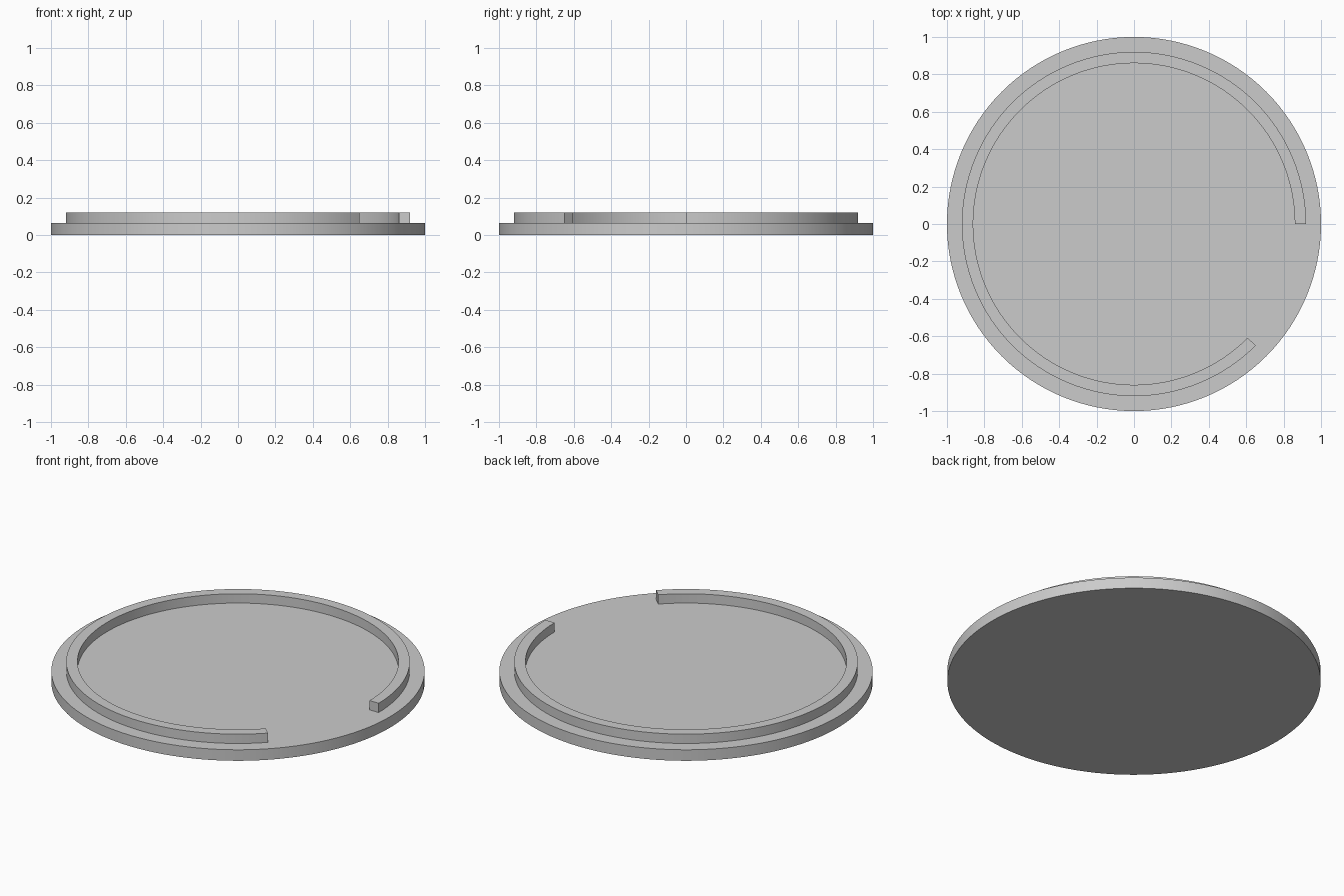
import bpy, bmesh, math

cube = bpy.data.objects.get("Cube")
if cube:
    bpy.data.objects.remove(cube, do_unlink=True)

BASE_H, TOP_H = 0.065, 0.12
OUTER, INNER = 0.92, 0.86
SWEEP = math.radians(315)

grey = bpy.data.materials.new("light grey")
grey.use_nodes = True
colour = (0.6, 0.6, 0.6, 1)
grey.diffuse_color = colour
grey.node_tree.nodes["Principled BSDF"].inputs["Base Color"].default_value = colour


def finish(obj):
    obj.data.materials.append(grey)
    bpy.ops.object.select_all(action="DESELECT")
    obj.select_set(True)
    bpy.context.view_layer.objects.active = obj
    bpy.ops.object.shade_smooth_by_angle(angle=math.radians(30))


# Round base plate
bpy.ops.mesh.primitive_cylinder_add(vertices=128, radius=1, depth=BASE_H,
                                    location=(0, 0, BASE_H / 2))
plate = bpy.context.object
plate.name = "base_plate"
finish(plate)

# Raised lip: a rectangular section swept part of the way round
bm = bmesh.new()
section = [bm.verts.new((r, 0, z)) for r, z in
           ((INNER, BASE_H), (OUTER, BASE_H), (OUTER, TOP_H), (INNER, TOP_H))]
start = bm.faces.new(section)
edges = list(start.edges)
swept = bmesh.ops.spin(bm, geom=edges, cent=(0, 0, 0), axis=(0, 0, 1),
                       angle=SWEEP, steps=112)
end = [v for v in swept["geom_last"] if isinstance(v, bmesh.types.BMVert)]
bmesh.ops.contextual_create(bm, geom=[e for e in swept["geom_last"]
                                      if isinstance(e, bmesh.types.BMEdge)])
bmesh.ops.recalc_face_normals(bm, faces=bm.faces)
mesh = bpy.data.meshes.new("raised_lip")
bm.to_mesh(mesh)
bm.free()
lip = bpy.data.objects.new("raised_lip", mesh)
bpy.context.collection.objects.link(lip)
finish(lip)
